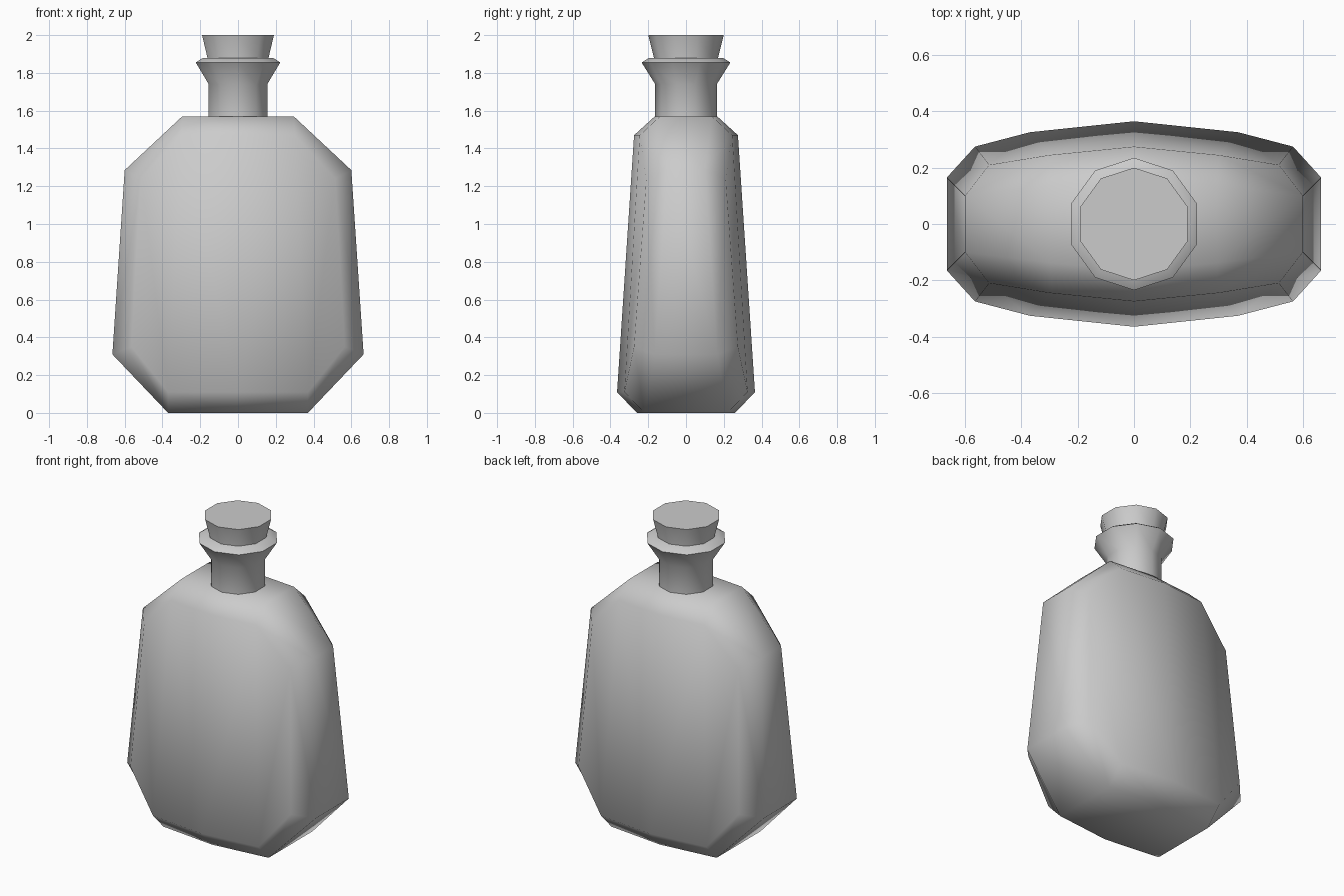
import bpy, bmesh, math
from mathutils import Vector

if "Cube" in bpy.data.objects:
    bpy.data.objects.remove(bpy.data.objects["Cube"])


def finish(name, bm, angle):
    bmesh.ops.remove_doubles(bm, verts=bm.verts[:], dist=0.0005)
    bmesh.ops.recalc_face_normals(bm, faces=bm.faces[:])
    me = bpy.data.meshes.new(name)
    bm.to_mesh(me)
    bm.free()
    ob = bpy.data.objects.new(name, me)
    bpy.context.collection.objects.link(ob)
    bpy.ops.object.select_all(action='DESELECT')
    bpy.context.view_layer.objects.active = ob
    ob.select_set(True)
    bpy.ops.object.shade_smooth_by_angle(angle=math.radians(angle))
    return ob


def lathe(name, profile, angle, sides=10):
    # closed turned part, one corner pointing along +y
    bm = bmesh.new()
    rings = []
    for r, z in profile:
        rings.append([bm.verts.new((r * math.sin(2 * math.pi * i / sides),
                                    r * math.cos(2 * math.pi * i / sides), z))
                      for i in range(sides)])
    for a, b in zip(rings, rings[1:]):
        for i in range(sides):
            j = (i + 1) % sides
            bm.faces.new((a[i], a[j], b[j], b[i]))
    bm.faces.new(rings[0])
    bm.faces.new(rings[-1])
    return finish(name, bm, angle)


# Flask body: one quarter (x, depth y, z), bottom centre to top centre
rim = [(0, .26, 0), (.37, .22, 0), (.665, .165, .31),
       (.6, .1, 1.285), (.295, .138, 1.57), (0, .165, 1.57)]
panel = [(0, .365, .11), (.37, .326, .11), (.565, .275, .35),
         (.515, .21, 1.24), (.3, .245, 1.47), (0, .275, 1.47)]

bm = bmesh.new()
for sx in (1, -1):
    def face(points):
        bm.faces.new([bm.verts.new((sx * x, y, z)) for x, y, z in points])

    def flip(p):
        return (p[0], -p[1], p[2])

    for i in range(5):
        # side strip, then the bevels to the front and back panels
        face([rim[i], rim[i + 1], flip(rim[i + 1]), flip(rim[i])])
        bevel = [rim[i], rim[i + 1], panel[i + 1], panel[i]]
        face(bevel)
        face([flip(p) for p in bevel])
    # gently bowed front and back panels
    for ids in ((0, 1, 4, 5), (1, 2, 3, 4)):
        face([panel[k] for k in ids])
        face([flip(panel[k]) for k in ids])
finish("flask_body", bm, 50)

# Neck with flared lip, and tapered stopper
lathe("neck", [(.163, 1.55), (.163, 1.74), (.235, 1.855), (.195, 1.88)], 60)
lathe("stopper", [(.17, 1.87), (.17, 1.88), (.2, 2.0)], 50)
